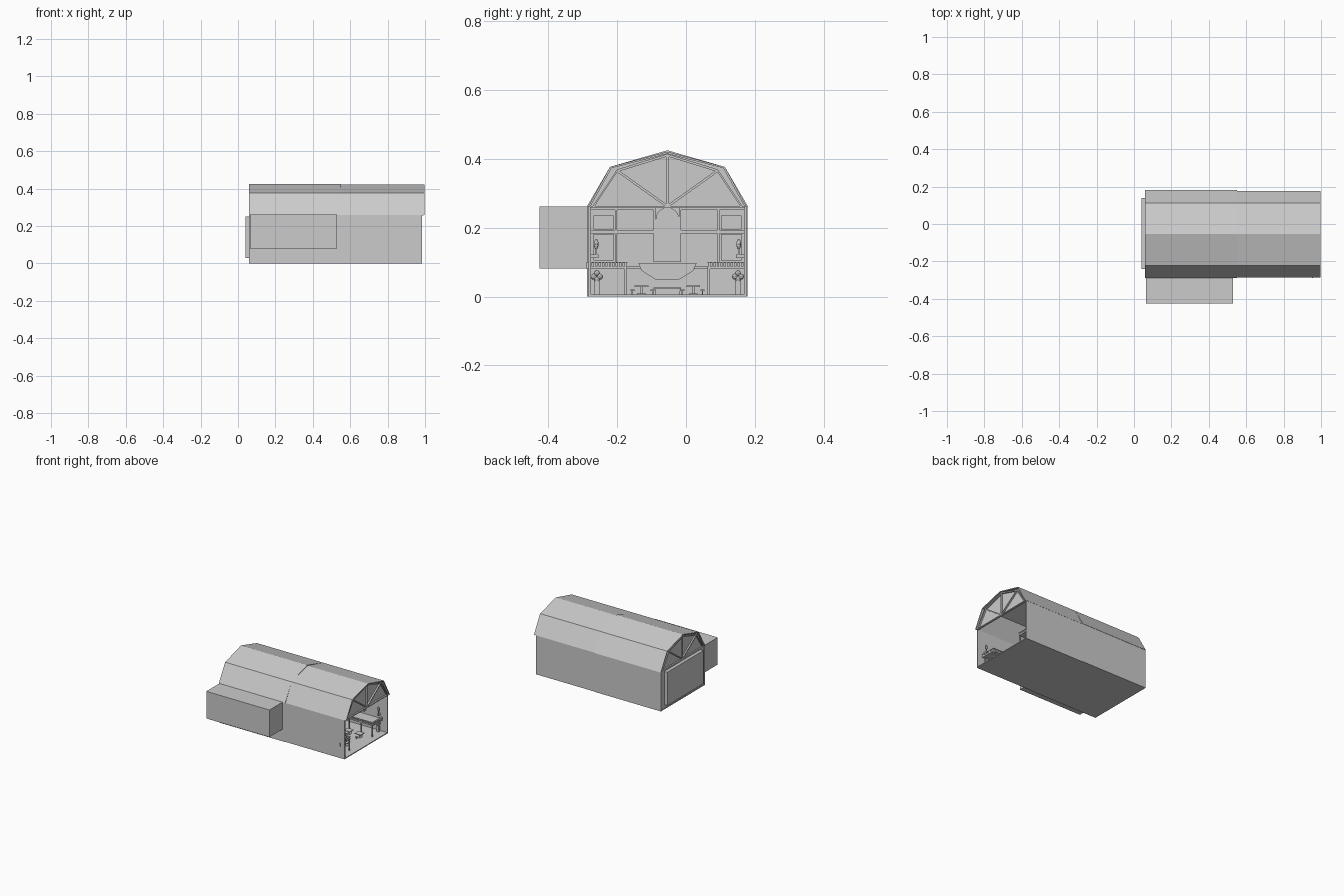
import bpy, bmesh, math
from mathutils import Vector

if "Cube" in bpy.data.objects:
    bpy.data.objects.remove(bpy.data.objects["Cube"])

C = -0.054          # y of the building's centre line


def make(name, bm):
    bmesh.ops.recalc_face_normals(bm, faces=bm.faces)
    me = bpy.data.meshes.new(name)
    bm.to_mesh(me)
    bm.free()
    ob = bpy.data.objects.new(name, me)
    bpy.context.collection.objects.link(ob)
    return ob


def add_box(bm, x0, x1, y0, y1, z0, z1):
    vs = bmesh.ops.create_cube(bm, size=1)['verts']
    for v in vs:
        v.co = Vector(((x0 + x1) / 2 + v.co.x * (x1 - x0),
                       (y0 + y1) / 2 + v.co.y * (y1 - y0),
                       (z0 + z1) / 2 + v.co.z * (z1 - z0)))


def boxes(name, items, mirror=False):
    """Boxes given as x0,x1,y0,y1,z0,z1 with y relative to the centre line."""
    bm = bmesh.new()
    for x0, x1, y0, y1, z0, z1 in items:
        add_box(bm, x0, x1, C + y0, C + y1, z0, z1)
        if mirror:
            add_box(bm, x0, x1, C - y1, C - y0, z0, z1)
    return make(name, bm)


def prism_x(name, pts, x0, x1):
    """Closed (y, z) outline, y relative to the centre line, run along x."""
    bm = bmesh.new()
    f = bm.faces.new([bm.verts.new((x0, C + y, z)) for y, z in pts])
    ext = bmesh.ops.extrude_face_region(bm, geom=[f])['geom']
    bmesh.ops.translate(bm, vec=(x1 - x0, 0, 0),
                        verts=[v for v in ext if isinstance(v, bmesh.types.BMVert)])
    return make(name, bm)


def gambrel(half, knee, top, t=0.0):
    return [(-half + t, 0.26), (-knee + t * .8, 0.377 - t * .6), (0, top - t),
            (knee - t * .8, 0.377 - t * .6), (half - t, 0.26)]


def roof(name, half, top, x0, x1, t=0.006):
    outer = gambrel(half, 0.167, top)
    prism_x(name, outer + gambrel(half, 0.167, top, t)[::-1], x0, x1)


def bar(bm, a, b, w, x0, x1):
    """Flat truss member between two (y, z) points."""
    a, b = Vector(a), Vector(b)
    d = (b - a).normalized()
    n = Vector((-d.y, d.x)) * w / 2
    q = [a + n, b + n, b - n, a - n]
    vs = [[bm.verts.new((x, C + p.x, p.y)) for p in q] for x in (x0, x1)]
    bm.faces.new(vs[0])
    bm.faces.new(vs[1])
    for i in range(4):
        j = (i + 1) % 4
        bm.faces.new((vs[0][i], vs[0][j], vs[1][j], vs[1][i]))


def truss(name, x0, x1):
    bm = bmesh.new()
    k = (0.146, 0.366)
    for s in (-1, 1):
        bar(bm, (0, 0.262), (s * k[0], k[1]), 0.007, x0, x1)
        bar(bm, (s * k[0], k[1]), (0, 0.411), 0.007, x0, x1)
        bar(bm, (s * k[0], k[1]), (s * 0.215, 0.262), 0.005, x0, x1)
    bar(bm, (0, 0.26), (0, 0.412), 0.008, x0, x1)
    bar(bm, (-0.225, 0.26), (0.225, 0.26), 0.006, x0, x1)
    make(name, bm)


# Floor and outer walls
boxes('floor', [(0.06, 0.985, -0.23, 0.23, 0, 0.006)])
boxes('rear_hall_walls', [(0.06, 0.55, 0.226, 0.233, 0, 0.26)], True)
boxes('front_hall_walls', [(0.55, 0.985, 0.222, 0.23, 0, 0.26)], True)
boxes('end_wall', [(0.062, 0.07, -0.23, 0.23, 0, 0.26)])
boxes('end_panel', [(0.04, 0.063, -0.187, 0.194, 0.03, 0.252)])

# Roofs, gables and trusses
roof('rear_roof', 0.235, 0.425, 0.06, 0.55)
roof('front_roof', 0.231, 0.421, 0.55, 0.998)
for nm, x in (('rear_gable', 0.07), ('middle_gable', 0.545), ('front_gable', 0.978)):
    prism_x(nm, gambrel(0.23, 0.166, 0.42, 0.004), x, x + 0.004)
truss('front_truss', 0.98, 0.992)
truss('rear_truss', 0.061, 0.071)

# Side annex
boxes('annex', [(0.064, 0.53, -0.372, -0.228, 0.081, 0.262)])

# Partition wall inside, with pilasters, bands, frames and an arched door
boxes('partition_wall', [(0.54, 0.55, -0.228, 0.228, 0, 0.262)])
boxes('wall_trim', [(0.55, 0.558, 0.146, 0.152, 0.1, 0.26),
                    (0.55, 0.558, 0.034, 0.040, 0.1, 0.26),
                    (0.55, 0.556, 0.04, 0.222, 0.184, 0.193),
                    (0.55, 0.556, 0.04, 0.222, 0.252, 0.26),
                    (0.55, 0.562, 0.156, 0.215, 0.195, 0.235),
                    (0.55, 0.562, 0.156, 0.215, 0.105, 0.182)], True)


def arch(w, z0, zs, n=12):
    return [(-w, z0)] + [(-w * math.cos(math.pi * i / n), zs + w * math.sin(math.pi * i / n))
                         for i in range(n + 1)] + [(w, z0)]


prism_x('door_frame', arch(0.034, 0.1, 0.225)[:], 0.55, 0.558)
prism_x('door', arch(0.024, 0.1, 0.222)[:], 0.558, 0.562)

# Side galleries and rear gallery with a bowed middle
boxes('side_galleries', [(0.56, 0.95, 0.117, 0.223, 0.08, 0.088)], True)
boxes('rear_gallery', [(0.55, 0.66, -0.12, 0.12, 0.08, 0.088)])
prism_x('gallery_bow', [(-0.085, 0.098), (-0.075, 0.075), (-0.035, 0.05), (0.035, 0.05),
                        (0.075, 0.075), (0.085, 0.098)], 0.64, 0.70)
rail, posts = [], []
for i in range(11):
    y = 0.119 + i * 0.01
    rail.append((0.942, 0.948, y, y + 0.006, 0.086, 0.098))
for i in range(28):
    x = 0.67 + i * 0.01
    rail.append((x, x + 0.005, 0.118, 0.123, 0.086, 0.098))
rail += [(0.94, 0.95, 0.117, 0.223, 0.098, 0.101), (0.66, 0.95, 0.116, 0.125, 0.098, 0.101)]
boxes('gallery_railing', rail, True)
for x in (0.68, 0.77, 0.86, 0.94):
    posts.append((x, x + 0.007, 0.117, 0.124, 0.005, 0.08))
boxes('gallery_posts', posts, True)
boxes('under_gallery_panels', [(0.60, 0.61, 0.117, 0.223, 0.005, 0.08)], True)

# Tables and stools on the ground floor
items = []
for x in (0.70, 0.78, 0.86):
    items += [(x, x + 0.045, 0.055, 0.095, 0.028, 0.032),
              (x + 0.02, x + 0.026, 0.072, 0.078, 0.006, 0.028),
              (x + 0.01, x + 0.035, 0.062, 0.088, 0.006, 0.009)]
    for y in (0.043, 0.102):
        items += [(x + 0.015, x + 0.03, y - 0.006, y + 0.006, 0.017, 0.02),
                  (x + 0.02, x + 0.025, y - 0.002, y + 0.002, 0.006, 0.017)]
boxes('tables_and_stools', items, True)
boxes('central_chest', [(0.66, 0.70, -0.036, 0.036, 0.006, 0.022),
                        (0.655, 0.705, -0.04, 0.04, 0.022, 0.027)])

# Wall lamps and potted shrubs along the side walls
bm = bmesh.new()


def blob(x, y, z, r, stretch=1.0):
    vs = bmesh.ops.create_icosphere(bm, subdivisions=2, radius=r)['verts']
    for v in vs:
        v.co = Vector((x + v.co.x, C + y + v.co.y, z + v.co.z * stretch))


for s in (-1, 1):
    for x in (0.70, 0.82, 0.93):
        blob(x, s * 0.207, 0.152, 0.007, 2.2)
    for dy, dz in ((-0.009, 0), (0.009, 0), (0, 0.01), (0, -0.008)):
        blob(0.93, s * 0.205 + dy, 0.058 + dz, 0.009)
make('lamps_and_shrubs', bm)
boxes('shrub_pots_and_brackets',
      [(0.922, 0.938, 0.197, 0.213, 0.006, 0.045)] +
      [(x - 0.006, x + 0.006, 0.2, 0.223, 0.112, 0.122) for x in (0.70, 0.82, 0.93)] +
      [(x - 0.003, x + 0.003, 0.205, 0.209, 0.12, 0.14) for x in (0.70, 0.82, 0.93)], True)

# Door handle on the outside wall
boxes('outside_handle', [(0.951, 0.956, -0.235, -0.229, 0.08, 0.1)])
